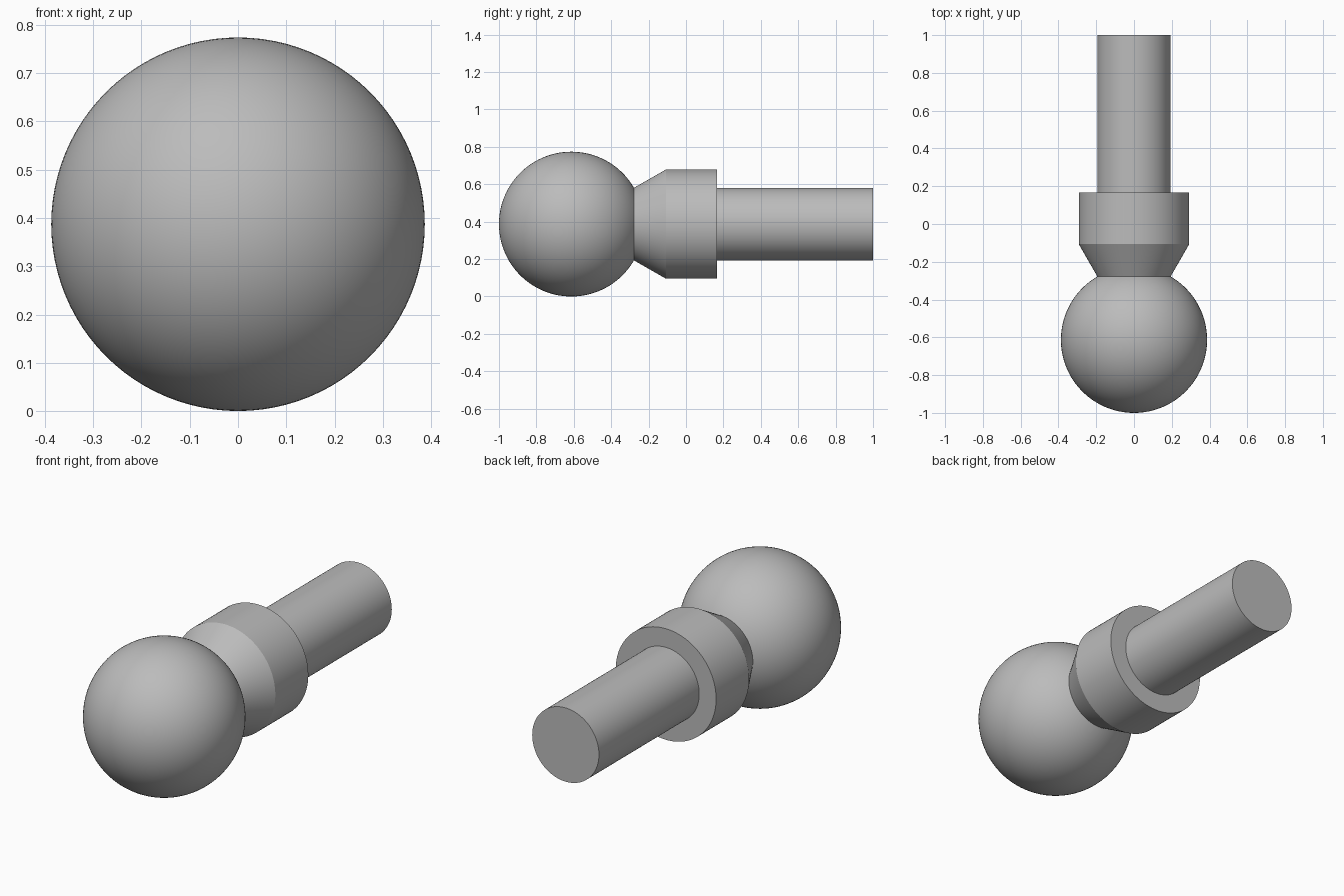
import bpy
import bmesh
from math import sin, cos, pi, asin, radians

if "Cube" in bpy.data.objects:
    bpy.data.objects.remove(bpy.data.objects["Cube"], do_unlink=True)

BALL_R = 0.387
BALL_Y = -1 + BALL_R
SHAFT_R = 0.194
COLLAR_R = 0.292
COLLAR_FRONT, COLLAR_BACK = -0.107, 0.167
SEGMENTS = 96

steel = bpy.data.materials.new("plain grey steel")
steel.use_nodes = True
grey = (0.5, 0.5, 0.5, 1)
steel.diffuse_color = grey
steel.node_tree.nodes["Principled BSDF"].inputs["Base Color"].default_value = grey


def turned_part(name, profile):
    """Revolve (radius, y) points around the model's long axis."""
    bm = bmesh.new()
    verts = [bm.verts.new((r, y, 0)) for r, y in profile]
    edges = [bm.edges.new(pair) for pair in zip(verts, verts[1:])]
    bmesh.ops.spin(bm, geom=verts + edges, cent=(0, 0, 0), axis=(0, 1, 0),
                   angle=2 * pi, steps=SEGMENTS, use_merge=True)
    bmesh.ops.remove_doubles(bm, verts=bm.verts, dist=1e-5)
    # Flat disc where the profile ends at the rear
    rear = max(y for r, y in profile)
    if rear > 0.99:
        rim = [e for e in bm.edges if e.is_boundary
               and all(v.co.y > rear - 1e-4 for v in e.verts)]
        bmesh.ops.contextual_create(bm, geom=rim)
    bmesh.ops.recalc_face_normals(bm, faces=bm.faces)
    # Make sure the open shells face away from the axis
    side = max(bm.faces, key=lambda f: f.calc_center_median().xz.length)
    if side.normal.xz.dot(side.calc_center_median().xz) < 0:
        bmesh.ops.reverse_faces(bm, faces=bm.faces)
    mesh = bpy.data.meshes.new(name)
    bm.to_mesh(mesh)
    bm.free()
    mesh.materials.append(steel)
    obj = bpy.data.objects.new(name, mesh)
    obj.location.z = BALL_R
    bpy.context.collection.objects.link(obj)
    bpy.ops.object.select_all(action="DESELECT")
    obj.select_set(True)
    bpy.context.view_layer.objects.active = obj
    bpy.ops.object.shade_smooth_by_angle(angle=radians(25))
    return obj


# Ball, open where it meets the neck
neck_angle = pi - asin(SHAFT_R / BALL_R)
rings = 48
angles = [neck_angle * i / rings for i in range(rings + 1)]
turned_part("ball", [(BALL_R * sin(a), BALL_Y - BALL_R * cos(a)) for a in angles])
neck_y = BALL_Y - BALL_R * cos(neck_angle)

# Collar with tapered neck and flat rear shoulder
turned_part("collar", [(SHAFT_R, neck_y), (COLLAR_R, COLLAR_FRONT),
                       (COLLAR_R, COLLAR_BACK), (SHAFT_R, COLLAR_BACK)])

# Plain round shaft with a flat end
turned_part("shaft", [(SHAFT_R, COLLAR_BACK), (SHAFT_R, 1)])
